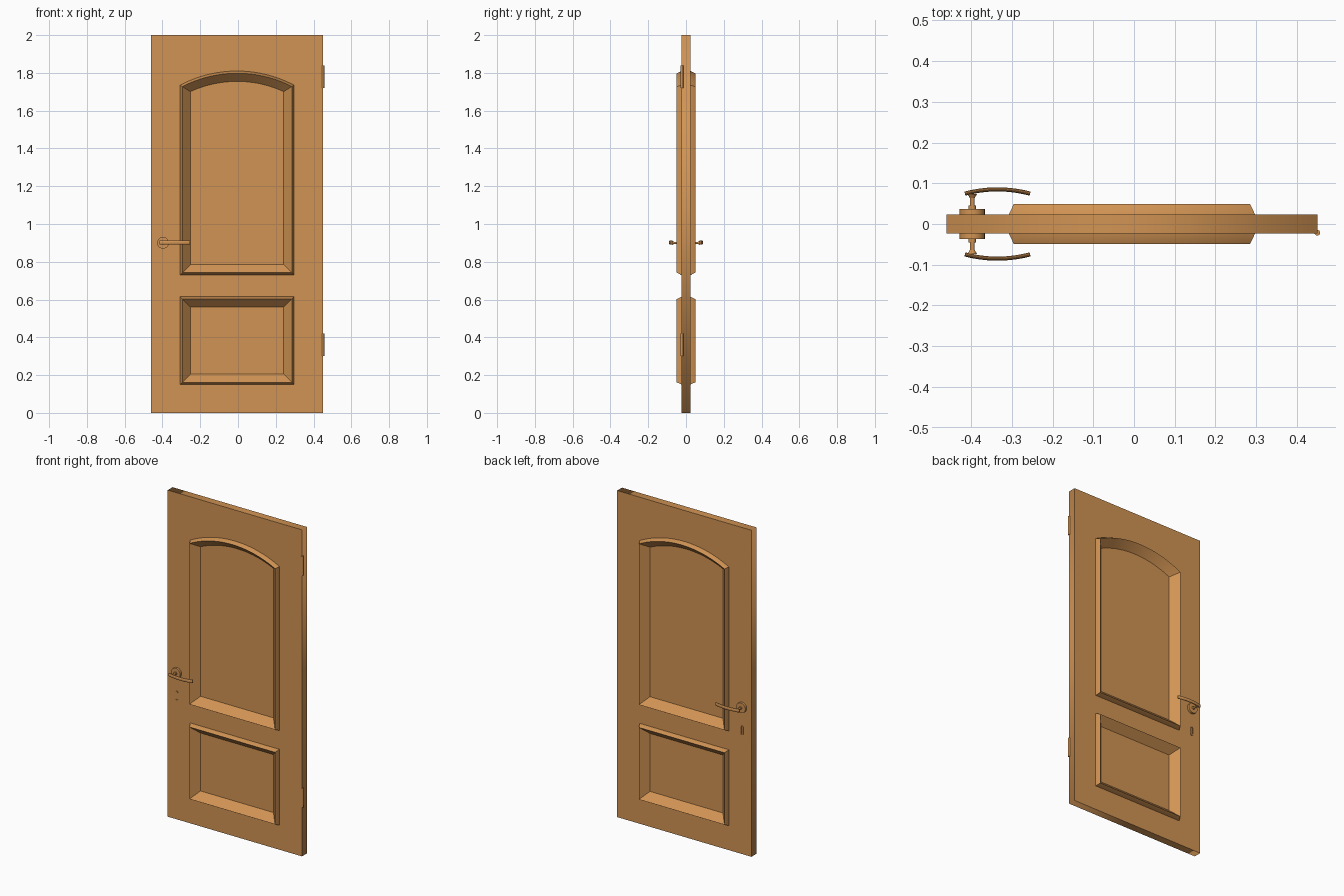
import bpy
import bmesh
from math import sin, cos, pi, sqrt, radians

cube = bpy.data.objects.get("Cube")
if cube:
    bpy.data.objects.remove(cube, do_unlink=True)

# One warm wood colour for everything
COLOR = (0.64, 0.295, 0.088, 1)
wood = bpy.data.materials.new("warm wood")
wood.use_nodes = True
wood.diffuse_color = COLOR
bsdf = next(n for n in wood.node_tree.nodes if n.type == 'BSDF_PRINCIPLED')
bsdf.inputs["Base Color"].default_value = COLOR

HALF = 0.0235      # half the slab thickness
MID = -0.005       # centre line of the slab
LOCK_X = -0.397    # centre line of the handle and keyhole


def smooth(obj, angle=30):
    bpy.ops.object.select_all(action='DESELECT')
    obj.select_set(True)
    bpy.context.view_layer.objects.active = obj
    bpy.ops.object.shade_smooth_by_angle(angle=radians(angle))


def loft(name, rings):
    """Closed body through matching rings of points, capped at both ends."""
    bm = bmesh.new()
    loops = [[bm.verts.new(p) for p in ring] for ring in rings]
    n = len(loops[0])
    for a, b in zip(loops, loops[1:]):
        for i in range(n):
            j = (i + 1) % n
            bm.faces.new((a[i], a[j], b[j], b[i]))
    bm.faces.new(loops[0])
    bm.faces.new(loops[-1][::-1])
    bmesh.ops.recalc_face_normals(bm, faces=bm.faces[:])
    mesh = bpy.data.meshes.new(name)
    bm.to_mesh(mesh)
    bm.free()
    mesh.materials.append(wood)
    obj = bpy.data.objects.new(name, mesh)
    bpy.context.collection.objects.link(obj)
    smooth(obj)
    return obj


def outline(bottom, top, rise, inset, half=0.302):
    """Panel outline in x and z; a positive rise gives an arched top."""
    w = half - inset
    pts = [(MID - w, bottom + inset), (MID + w, bottom + inset)]
    if not rise:
        return pts + [(MID + w, top - inset), (MID - w, top - inset)]
    radius = (half ** 2 + rise ** 2) / (2 * rise)
    centre = top - radius
    r = radius - inset
    steps = 24
    for i in range(steps + 1):
        x = w - 2 * w * i / steps
        pts.append((MID + x, centre + sqrt(r * r - x * x)))
    return pts


def capsule(half_w, half_h, z):
    """Upright rounded slot outline."""
    pts = []
    for k, end in ((0, 1), (1, -1)):
        for i in range(9):
            a = pi * (k + i / 8)
            pts.append((LOCK_X + half_w * cos(a),
                        z + end * (half_h - half_w) + half_w * sin(a)))
    return pts


def at_depth(pts, y):
    return [(x, y, z) for x, z in pts]


panels = {"upper_panel": (0.73, 1.81, 0.075), "lower_panel": (0.15, 0.615, 0)}

# Door slab with an opening for each panel
curve = bpy.data.curves.new("door_slab", 'CURVE')
curve.dimensions = '2D'
curve.fill_mode = 'BOTH'
curve.extrude = HALF
edges = [[(-0.46, 0), (0.45, 0), (0.45, 2), (-0.46, 2)]]
edges += [outline(*p, 0.012) for p in panels.values()]
for pts in edges:
    spline = curve.splines.new('POLY')
    spline.points.add(len(pts) - 1)
    for point, (x, z) in zip(spline.points, pts):
        point.co = (x, z, 0, 1)
    spline.use_cyclic_u = True
curve.materials.append(wood)
slab = bpy.data.objects.new("door_slab", curve)
bpy.context.collection.objects.link(slab)
slab.rotation_euler.x = pi / 2
bpy.ops.object.select_all(action='DESELECT')
slab.select_set(True)
bpy.context.view_layer.objects.active = slab
bpy.ops.object.convert(target='MESH')

# Raised mouldings sloping in to the sunken panels, on both faces
section = [(0.055, 0.003), (0.012, 0.049), (0, HALF)]
both = [(i, -y) for i, y in section] + section[::-1]
for name, shape in panels.items():
    loft(name, [at_depth(outline(*shape, i), y) for i, y in both])

for side, label in ((-1, "front"), (1, "back")):
    # Rosette, collar and flared stem: (depth, radius)
    turned = [(0.02, 0.031), (0.037, 0.031), (0.037, 0.009), (0.045, 0.009),
              (0.045, 0.006), (0.064, 0.006), (0.074, 0.012)]
    loft(label + "_handle_rosette",
         [[(LOCK_X + r * cos(a), side * y, 0.9 + r * sin(a))
           for a in (2 * pi * k / 24 for k in range(24))] for y, r in turned])

    # Bowed lever with an oval section
    rings = []
    for i in range(13):
        t = i / 6 - 1
        x, y = -0.335 + 0.08 * t, 0.085 - 0.0105 * t * t
        slope = -0.26 * t
        rings.append([(x - slope * 0.005 * cos(a), side * (y + 0.005 * cos(a)),
                       0.902 + 0.011 * sin(a))
                      for a in (2 * pi * k / 12 for k in range(12))])
    loft(label + "_handle_lever", rings)

    # Keyhole plate with a recessed slot
    plate = [(0, 0.02), (0, 0.028), (0.0035, 0.028), (0.0035, 0.0245)]
    loft(label + "_keyhole_plate",
         [at_depth(capsule(0.0085 - i, 0.028 - i, 0.758), side * y)
          for i, y in plate])

# Hinge barrels
for label, z in (("upper", 1.78), ("lower", 0.36)):
    bpy.ops.mesh.primitive_cylinder_add(vertices=16, radius=0.007, depth=0.118,
                                        location=(0.45, -0.0215, z))
    hinge = bpy.context.object
    hinge.name = label + "_hinge"
    hinge.data.materials.append(wood)
    smooth(hinge)
